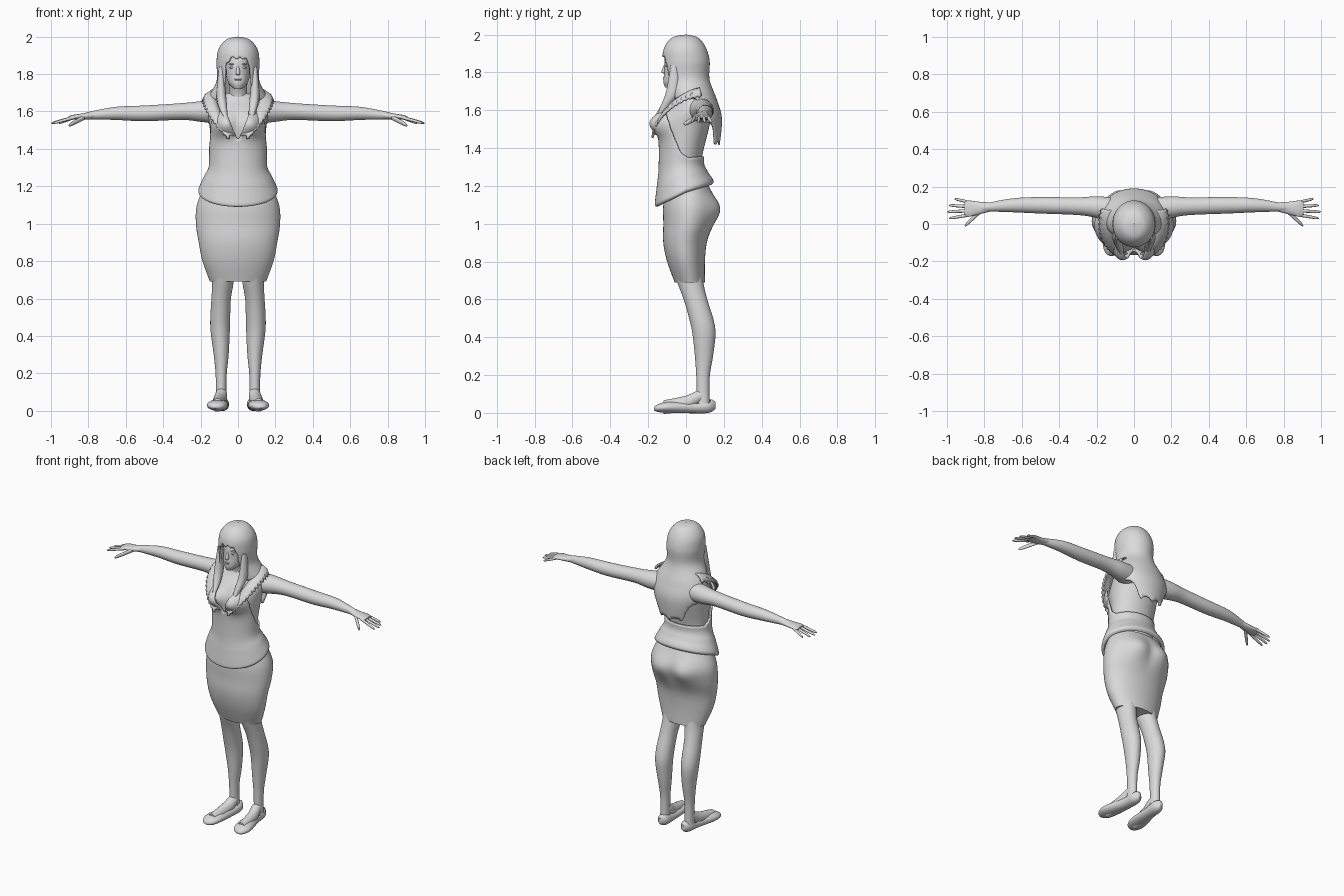
import bpy
import bmesh
from math import sin, cos, pi, exp, radians
from mathutils import Vector

cube = bpy.data.objects.get("Cube")
if cube:
    bpy.data.objects.remove(cube)

grey = bpy.data.materials.new("plain_grey")
grey.use_nodes = True
grey.diffuse_color = (.7, .7, .7, 1)
shader = grey.node_tree.nodes["Principled BSDF"]
shader.inputs["Base Color"].default_value = grey.diffuse_color


def smooth_path(points, steps):
    """Catmull-Rom interpolation of equal-length tuples."""
    path = []
    last = len(points) - 1
    for i in range(last):
        before, start, end, after = [Vector(points[max(0, min(last, i + k))]) for k in range(-1, 3)]
        for step in range(steps):
            t = step / steps
            slope_in, slope_out = (end - before) / 2, (after - start) / 2
            rise = end - start
            bend = 3 * rise - 2 * slope_in - slope_out
            twist = slope_in + slope_out - 2 * rise
            path.append(start + t * (slope_in + t * (bend + t * twist)))
    return path + [Vector(points[-1])]


def finish(name, bm, mirror=False, thickness=0):
    """Turn a bmesh into a smooth-shaded object with its modifiers."""
    bmesh.ops.recalc_face_normals(bm, faces=bm.faces)
    mesh = bpy.data.meshes.new(name)
    bm.to_mesh(mesh)
    bm.free()
    mesh.materials.append(grey)
    part = bpy.data.objects.new(name, mesh)
    bpy.context.collection.objects.link(part)
    if thickness:
        shell = part.modifiers.new("thickness", 'SOLIDIFY')
        shell.thickness = thickness
        shell.offset = 0
    if mirror:
        part.modifiers.new("mirror", 'MIRROR')
    bpy.ops.object.select_all(action='DESELECT')
    part.select_set(True)
    bpy.context.view_layer.objects.active = part
    bpy.ops.object.shade_smooth_by_angle(angle=radians(50))


def bridge(bm, rows, closed):
    for row, following in zip(rows, rows[1:]):
        for k in range(0 if closed else 1, len(row)):
            bm.faces.new((row[k - 1], row[k], following[k], following[k - 1]))


def trim(bm, cut):
    """Delete the faces chosen by a rule and even out the new edges."""
    doomed = [face for face in bm.faces if cut(face.calc_center_median())]
    bmesh.ops.delete(bm, geom=doomed, context='FACES')
    for _ in range(4):
        rim = {}
        for vert in bm.verts:
            if vert.is_boundary:
                near = [edge.other_vert(vert).co for edge in vert.link_edges if edge.is_boundary]
                rim[vert] = sum(near, Vector()) / len(near)
        for vert, middle in rim.items():
            vert.co = vert.co.lerp(middle, .5)


def loft(name, rings, axis='z', sides=32, steps=4, mirror=False, cut=None, warp=None, thickness=0):
    """Skin oval rings (position, centre a, centre b, radius a, radius b)."""
    bm = bmesh.new()
    rows = []
    for position, centre_a, centre_b, radius_a, radius_b in smooth_path(rings, steps):
        row = []
        for k in range(sides):
            angle = 2 * pi * k / sides
            a = centre_a + radius_a * cos(angle)
            b = centre_b + radius_b * sin(angle)
            point = {'x': (position, a, b), 'y': (a, position, b), 'z': (a, b, position)}[axis]
            row.append(bm.verts.new(warp(*point) if warp else point))
        rows.append(row)
    bridge(bm, rows, closed=True)
    if not thickness:
        bm.faces.new(rows[0])
        bm.faces.new(rows[-1])
    if cut:
        trim(bm, cut)
    finish(name, bm, mirror, thickness)


def trunk(name, rows, **options):
    """Loft centred on x = 0 from rows of (height, half width, front, back)."""
    rings = [(z, 0, (front + back) / 2, half, (back - front) / 2) for z, half, front, back in rows]
    loft(name, rings, **options)


def limb(name, rows, axis, stretch, **options):
    """Mirrored loft from rows of (position, centre a, centre b, radius)."""
    rings = [(position, a, b, radius, radius * stretch) for position, a, b, radius in rows]
    loft(name, rings, axis, mirror=True, **options)


def oval(name, centre, size, mirror=False):
    bm = bmesh.new()
    bmesh.ops.create_uvsphere(bm, u_segments=24, v_segments=16, radius=1)
    for vert in bm.verts:
        vert.co = Vector(centre) + vert.co * Vector(size)
    finish(name, bm, mirror)


# Soft paired swellings, blended into the surfaces they shape
def swelling(x, z, side, height, spread):
    return exp(-((abs(x) - side) / spread) ** 2 - ((z - height) / spread) ** 2)


def add_bust(x, y, z):
    return x, y - (.05 * swelling(x, z, .075, 1.53, .06) if y < 0 else 0), z


def add_seat(x, y, z):
    return x, y + (.035 * swelling(x, z, .09, 1.07, .08) if y > 0 else 0), z


# Torso, neck and head
trunk("torso", [(1.1, .17, -.1, .12), (1.3, .14, -.12, .08), (1.5, .15, -.12, .12),
                (1.6, .16, -.09, .14), (1.66, .13, -.04, .12), (1.7, .05, -.02, .08)],
      sides=64, steps=8, warp=add_bust)
trunk("neck", [(1.6, .07, -.05, .09), (1.68, .05, -.03, .07), (1.76, .05, -.06, .06)])
trunk("head", [(1.72, .02, -.11, -.06), (1.75, .05, -.12, .02), (1.8, .065, -.115, .06),
               (1.88, .07, -.11, .09), (1.95, .05, -.07, .06)])

# Facial features
trunk("nose", [(1.795, .006, -.12, -.1), (1.803, .012, -.13, -.1), (1.85, .005, -.112, -.1)], sides=16)
oval("upper_lip", (0, -.113, 1.774), (.02, .008, .004))
oval("lower_lip", (0, -.113, 1.765), (.018, .008, .005))
oval("eye", (.03, -.1, 1.835), (.015, .008, .006), mirror=True)
oval("brow", (.03, -.1, 1.853), (.02, .01, .004), mirror=True)


# Hair: a shell open at the face, with a ragged fringe and a long back mane
def outside_hair(point):
    x, y, z = abs(point.x), point.y, point.z
    if z < 1.66 and y < .06:
        return True
    if z < 1.41 + .03 * abs(sin(40 * x)) + 1.5 * max(0, x - .07):
        return True
    fringe = 1.885 + .007 * sin(170 * point.x) - 1.5 * max(0, x - .04)
    opening = .066 + max(0, 1.8 - z) / 10
    return y < 0 and x < opening and z < fringe


trunk("hair", [(1.995, .001, -.001, .001), (1.98, .06, -.07, .06), (1.93, .1, -.11, .1), (1.86, .11, -.12, .12),
               (1.76, .11, -.11, .12), (1.65, .165, -.08, .16), (1.55, .165, -.05, .185), (1.39, .1, 0, .17)],
      sides=96, steps=9, cut=outside_hair, thickness=.01)
for side, name in ((1, "left_hair_lock"), (-1, "right_hair_lock")):
    tip = 1.53 - .02 * side
    loft(name, [(1.84, .09 * side, -.06, .012, .02), (1.7, .09 * side, -.07, .025, .035),
                (1.62, .08 * side, -.11, .022, .025), (tip, .06 * side, -.175, .003, .005)], sides=16, steps=6)


# Blouse: plunging neck, low back, flared hem that dips at the front
def shape_blouse(x, y, z):
    nearness = max(0, min(1, 7 - 5 * z))
    return add_bust(x, y, z + nearness * y * (.5 if y < 0 else .3))


def outside_blouse(point):
    x, y, z = point
    if y < 0 and z > 1.44 + 2.4 * abs(x):
        return True
    return z > 1.35 + 15 * max(0, .02 - y) ** 2


trunk("blouse", [(1.17, .195, -.15, .13), (1.185, .207, -.16, .14), (1.25, .18, -.15, .11), (1.32, .15, -.14, .09),
                 (1.45, .155, -.14, .11), (1.55, .16, -.15, .14), (1.65, .155, -.08, .14)],
      sides=96, steps=8, cut=outside_blouse, warp=shape_blouse, thickness=.01)

# Ruffled collar: a curved strip with a toothed outer edge, tucked under the mane
bm = bmesh.new()
rows = []
teeth = 30
bulge = Vector((.01, 0, .01))
for i in range(teeth + 1):
    turn = .65 * pi * i / teeth
    across, along = sin(turn), -cos(turn)
    inner = Vector((.02 + .1 * across, .16 * along, 1.56 + .09 * along + .13 * across))
    outer = Vector((.05 + .14 * across, .18 * along, 1.52 + .07 * along + .13 * across))
    outer = inner.lerp(outer, 1 if i % 2 else .85)
    strip = (inner, inner.lerp(outer, .3) + bulge, inner.lerp(outer, .7) + bulge, outer)
    rows.append([bm.verts.new(point) for point in strip])
bridge(bm, rows, closed=False)
finish("ruffled_collar", bm, mirror=True, thickness=.01)

# Pencil skirt
trunk("skirt", [(.69, .15, -.06, .1), (.8, .19, -.1, .1), (.9, .21, -.12, .11), (1, .225, -.12, .14),
                (1.1, .22, -.12, .155), (1.2, .18, -.1, .12)], sides=64, steps=6, warp=add_seat)

# Legs, feet and flat shoes
limb("leg", [(.04, .09, .09, .03), (.1, .09, .09, .028), (.2, .09, .09, .03), (.3, .09, .095, .04),
             (.42, .095, .095, .051), (.5, .095, .08, .053), (.6, .09, .05, .052), (.7, .08, .02, .058),
             (.8, .085, 0, .065)], 'z', 1.2)
limb("foot", [(-.12, .11, .03, .03), (0, .1, .05, .034), (.06, .09, .08, .032), (.1, .09, .1, .026)], 'y', 1.2)
loft("shoe", [(-.17, .12, .02, .01, .006), (-.15, .115, .025, .04, .02), (-.09, .11, .03, .055, .03),
              (.04, .09, .03, .04, .032), (.12, .085, .037, .036, .037), (.155, .085, .04, .01, .02)],
     axis='y', steps=6, mirror=True,
     cut=lambda point: -.07 < point.y < .13 and point.z > .05 and abs(point.x - .095) < .026)

# Arms and hands
limb("arm", [(.1, .07, 1.6, .07), (.2, .09, 1.6, .058), (.3, .095, 1.6, .047), (.5, .1, 1.59, .044),
             (.65, .1, 1.59, .037), (.78, .09, 1.58, .023), (.82, .085, 1.575, .018)], 'x', .95)
loft("palm", [(.76, .092, 1.582, .023, .02), (.83, .085, 1.573, .034, .017), (.88, .083, 1.57, .042, .012),
              (.905, .083, 1.567, .034, .008)], axis='x', mirror=True)


def finger(name, base, tip, radius):
    base, tip = Vector(base), Vector(tip)
    rows = [(*base.lerp(tip, t), radius * width) for t, width in ((0, 1), (.6, .9), (.9, .7), (1, .1))]
    limb(name, rows, 'x', 1, sides=12)


for i, name in enumerate(("index", "middle", "ring", "little")):
    finger(name + "_finger", (.87, .05 + .021 * i, 1.57), (1 - .01 * (i - 1) ** 2, .03 + .035 * i, 1.537), .009)
finger("thumb", (.82, .07, 1.57), (.905, -.01, 1.525), .014)
